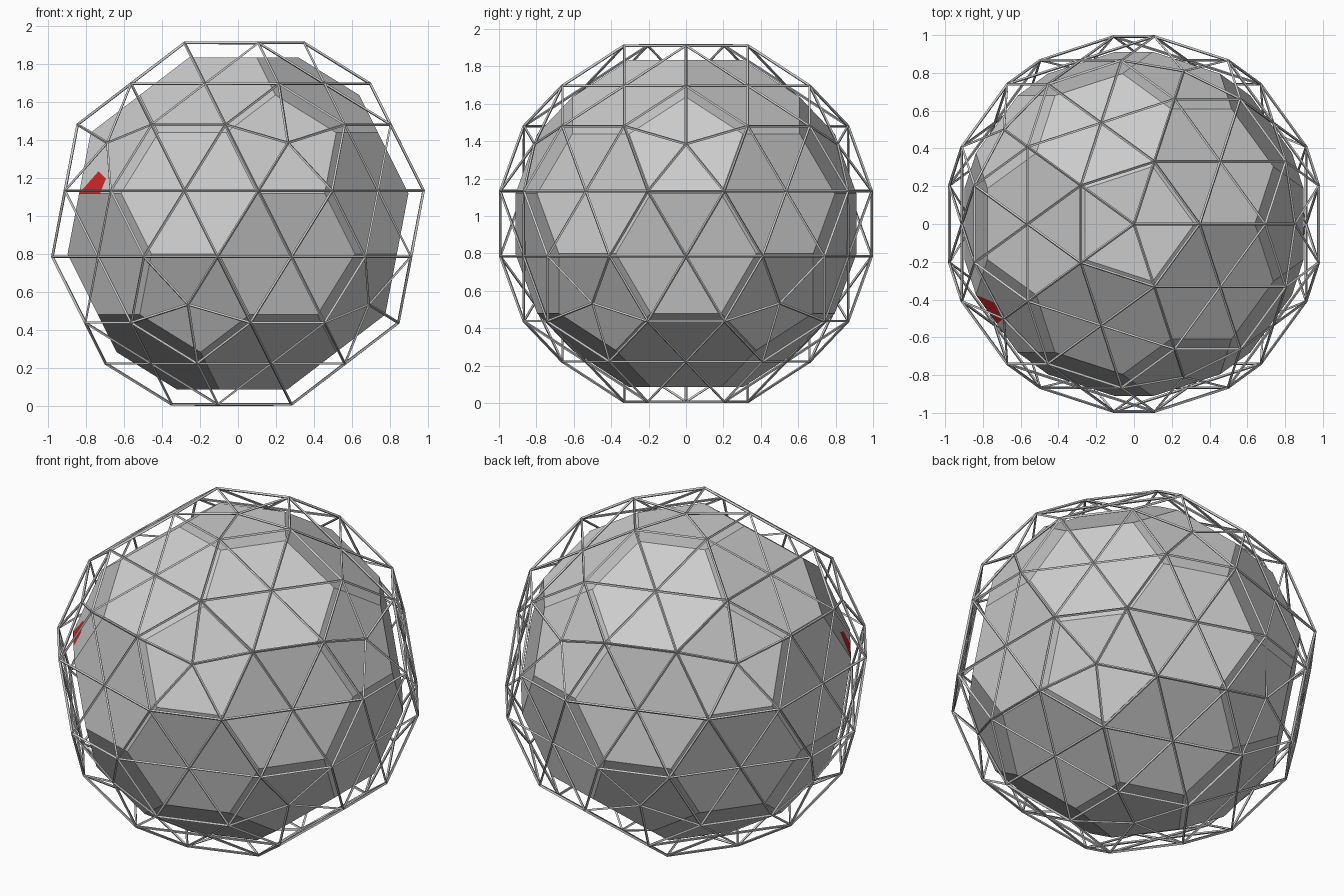
import bpy, bmesh
from math import sin, cos, pi, radians, sqrt
from mathutils import Vector

if "Cube" in bpy.data.objects:
    bpy.data.objects.remove(bpy.data.objects["Cube"])

ROD = 0.015                      # thickness of the lattice bars
OUTER, INNER = 1.167, 1.072      # icosahedron radii before corners are cut
TOP = (2 + 1 / sqrt(5)) / 3      # height of the cut pentagon on a unit solid
CENTRE = Vector((0, 0, TOP * OUTER + ROD / 2))


def icosahedron():
    """Unit icosahedron corners with one corner straight up."""
    h, r = 1 / sqrt(5), 2 / sqrt(5)
    pts = [Vector((0, 0, 1)), Vector((0, 0, -1))]
    for k in range(5):
        a = 2 * pi * k / 5
        pts.append(Vector((r * cos(a), r * sin(a), h)))
        pts.append(Vector((r * cos(a + pi / 5), r * sin(a + pi / 5), -h)))
    return pts


def panelled_ball(name, radius):
    """Pentagon and hexagon ball, each flat panel split from its middle."""
    corners = icosahedron()
    bm = bmesh.new()
    for a in corners:
        for b in corners:
            if a is not b and (a - b).length < 1.2:
                bm.verts.new((2 * a + b) / 3 * radius)
    bmesh.ops.convex_hull(bm, input=bm.verts)
    bmesh.ops.dissolve_limit(bm, angle_limit=radians(2), verts=bm.verts[:],
                             edges=bm.edges[:])
    bmesh.ops.poke(bm, faces=bm.faces[:])
    bmesh.ops.recalc_face_normals(bm, faces=bm.faces[:])
    mesh = bpy.data.meshes.new(name)
    bm.to_mesh(mesh)
    bm.free()
    obj = bpy.data.objects.new(name, mesh)
    bpy.context.collection.objects.link(obj)
    obj.location = CENTRE
    return obj


# Outer lattice of thin bars
lattice = panelled_ball("outer_lattice", OUTER)
wire = lattice.modifiers.new("bars", 'WIREFRAME')
wire.thickness = ROD
wire.offset = 0

# Solid inner core, panels divided into small flat tiles
core = panelled_ball("inner_core", INNER)
sub = core.modifiers.new("tiles", 'SUBSURF')
sub.subdivision_type = 'SIMPLE'
sub.levels = sub.render_levels = 1
bpy.context.view_layer.objects.active = core
core.select_set(True)
bpy.ops.object.modifier_apply(modifier=sub.name)

# One red tile on the left front of the core
for label, colour in (("grey", (0.8, 0.8, 0.8, 1)), ("red", (0.6, 0.02, 0.02, 1))):
    mat = bpy.data.materials.new(label)
    mat.diffuse_color = colour
    mat.use_nodes = True
    mat.node_tree.nodes["Principled BSDF"].inputs["Base Color"].default_value = mat.diffuse_color
    core.data.materials.append(mat)
target = Vector((-0.746, -0.457, 1.165)) - CENTRE
tile = min(core.data.polygons, key=lambda p: (p.center - target).length)
tile.material_index = 1
